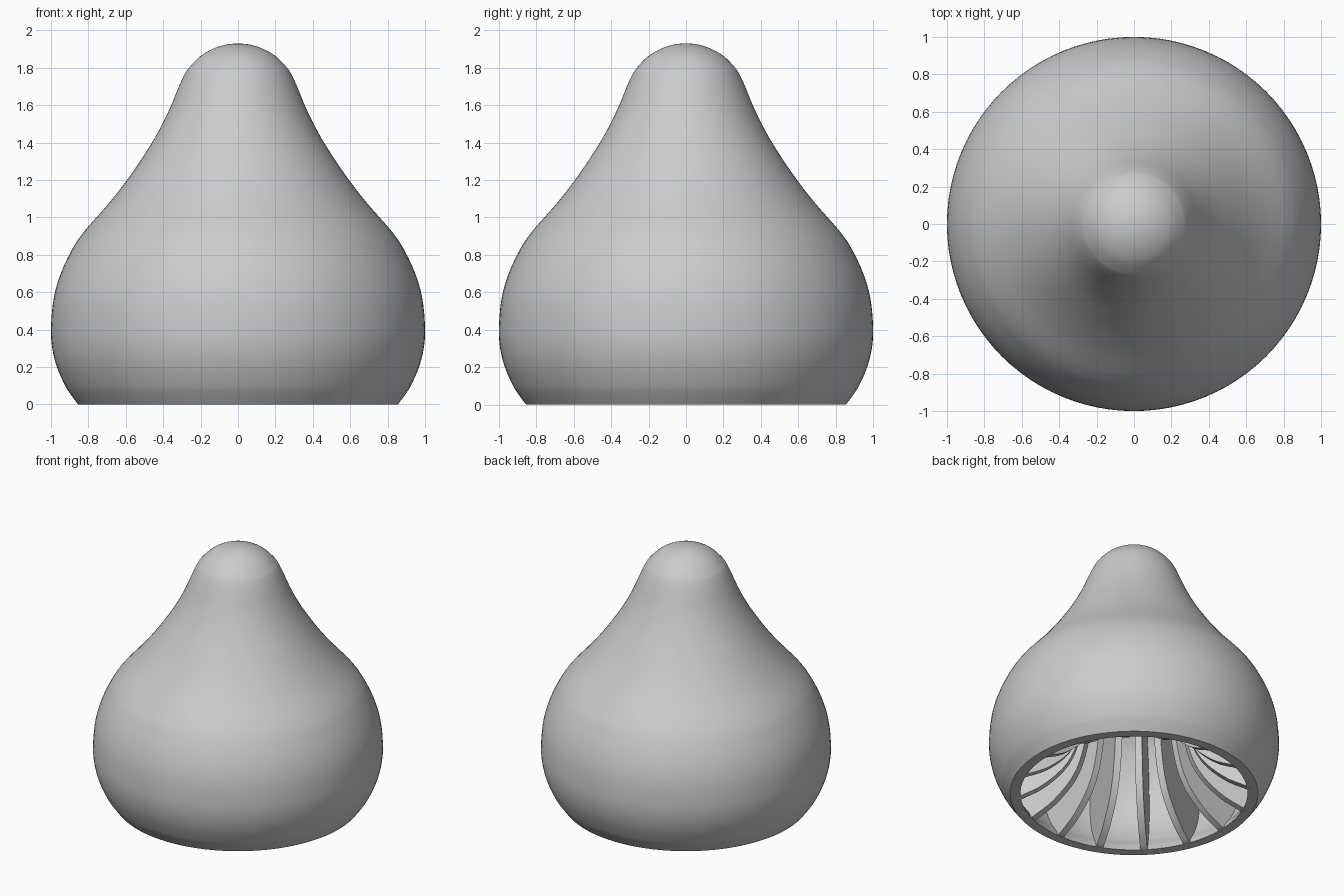
import bpy, bmesh, math
from mathutils import Vector, Matrix

if "Cube" in bpy.data.objects:
    bpy.data.objects.remove(bpy.data.objects["Cube"], do_unlink=True)

SEGMENTS, RIBS, WALL, RIB_THICK = 96, 16, 0.07, 0.05

grey = bpy.data.materials.new("plain grey")
grey.use_nodes = True
grey.diffuse_color = (0.6, 0.6, 0.6, 1)
grey.node_tree.nodes["Principled BSDF"].inputs["Base Color"].default_value = (0.6, 0.6, 0.6, 1)


def smooth_path(points, steps=4):
    """Catmull-Rom curve through (radius, height) points."""
    p = [Vector(q) for q in points]
    p = [2 * p[0] - p[1]] + p + [2 * p[-1] - p[-2]]
    path = []
    for a, b, c, d in zip(p, p[1:], p[2:], p[3:]):
        for i in range(steps):
            t = i / steps
            path.append(0.5 * (2 * b + (c - a) * t + (2 * a - 5 * b + 4 * c - d) * t * t
                               + (3 * b - a - 3 * c + d) * t ** 3))
    return path + [p[-2]]


def inset_path(path, distance):
    """Shift a path sideways, towards the axis."""
    out = []
    for i, q in enumerate(path):
        tangent = (path[min(i + 1, len(path) - 1)] - path[max(i - 1, 0)]).normalized()
        out.append(q + Vector((-tangent.y, tangent.x)) * distance)
    return out


def finish(bm, name):
    bmesh.ops.recalc_face_normals(bm, faces=bm.faces)
    mesh = bpy.data.meshes.new(name)
    bm.to_mesh(mesh)
    bm.free()
    mesh.materials.append(grey)
    obj = bpy.data.objects.new(name, mesh)
    bpy.context.collection.objects.link(obj)
    bpy.ops.object.select_all(action="DESELECT")
    obj.select_set(True)
    bpy.context.view_layer.objects.active = obj
    bpy.ops.object.shade_smooth_by_angle(angle=math.radians(35))


# Outer outline, bottom to top: round belly, flared neck, round cap
outer = smooth_path([(0.855, 0), (0.892, 0.05), (0.924, 0.1), (0.968, 0.2), (0.993, 0.3),
                     (1.0, 0.41), (0.985, 0.57), (0.944, 0.71), (0.881, 0.84),
                     (0.83, 0.915), (0.775, 0.98), (0.704, 1.06), (0.635, 1.145),
                     (0.572, 1.23), (0.511, 1.32), (0.454, 1.41), (0.402, 1.505),
                     (0.357, 1.6), (0.316, 1.7), (0.285, 1.766), (0.26, 1.803),
                     (0.202, 1.862), (0.131, 1.903), (0.06, 1.925), (0, 1.93)])

# Hollow shell, lathed from the closed wall profile
inner = [q for q in inset_path(outer, WALL) if q.x > 0.01 and q.y > 0.05]
profile = outer[::-1] + [Vector((0.783, 0))] + inner + [Vector((0, 1.93 - WALL))]
bm = bmesh.new()
verts = [bm.verts.new((q.x, 0, q.y)) for q in profile]
edges = [bm.edges.new(pair) for pair in zip(verts, verts[1:])]
bmesh.ops.spin(bm, geom=verts + edges, axis=(0, 0, 1), cent=(0, 0, 0),
               angle=math.tau, steps=SEGMENTS, use_duplicate=False)
bmesh.ops.remove_doubles(bm, verts=bm.verts, dist=0.0005)
finish(bm, "shell")

# Radial ribs: flared inner edge, outer edge buried in the wall
flare = smooth_path([(0.79, 0), (0.62, 0.09), (0.46, 0.25), (0.375, 0.47),
                     (0.335, 0.8), (0.31, 1.5)])
buried = [q for q in inset_path(outer, WALL / 2) if 0.03 < q.y < 1.48]
outline = flare + buried[::-1] + [Vector((0.83, 0))]
bm = bmesh.new()
for k in range(RIBS):
    turn = Matrix.Rotation(math.tau * k / RIBS, 3, "Z")
    face = bm.faces.new([bm.verts.new(turn @ Vector((q.x, -RIB_THICK / 2, q.y))) for q in outline])
    side = bmesh.ops.extrude_face_region(bm, geom=[face], use_keep_orig=True)
    moved = [v for v in side["geom"] if isinstance(v, bmesh.types.BMVert)]
    bmesh.ops.translate(bm, verts=moved, vec=turn @ Vector((0, RIB_THICK, 0)))
finish(bm, "inner_ribs")
